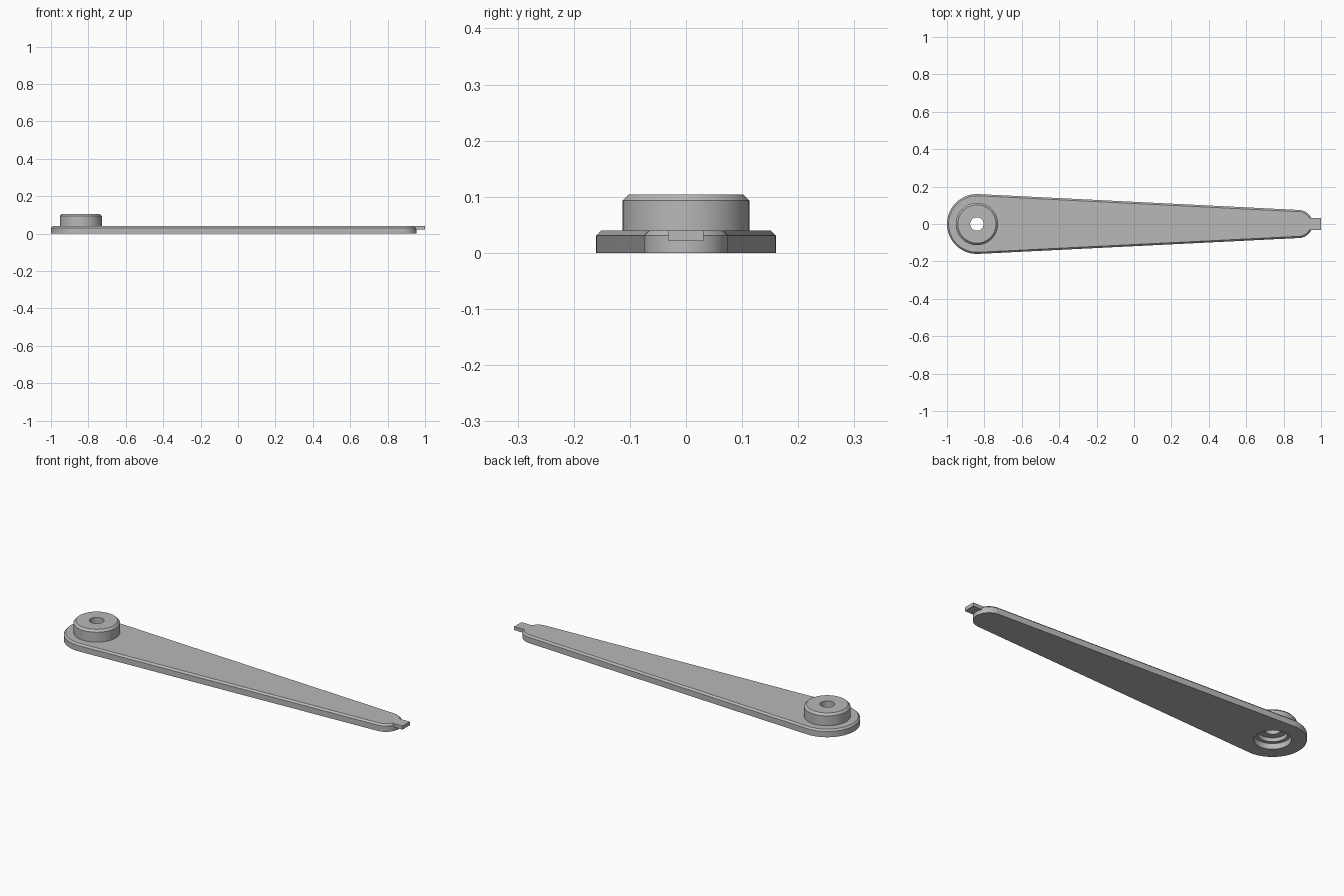
import bpy, bmesh
from math import cos, sin, pi, acos

cube = bpy.data.objects.get("Cube")
if cube:
    bpy.data.objects.remove(cube, do_unlink=True)

grey = bpy.data.materials.new("grey plastic")
grey.use_nodes = True
COLOUR = (0.48, 0.48, 0.48, 1)
grey.diffuse_color = COLOUR
grey.node_tree.nodes["Principled BSDF"].inputs["Base Color"].default_value = COLOUR

PIVOT_X, PIVOT_R = -0.84, 0.16
TIP_X, TIP_R = 0.88, 0.075
THICK, CHAMFER = 0.04, 0.009
BOSS_R, POCKET_R = 0.113, 0.088
SEGMENTS = 64


def arc(cx, r, start, end, n):
    return [(cx + r * cos(start + (end - start) * i / n),
             r * sin(start + (end - start) * i / n)) for i in range(n + 1)]


def circle(r):
    return arc(PIVOT_X, r, 0, 2 * pi, SEGMENTS)[:-1]


def outline(inset):
    # Two round ends joined by their common tangents
    phi = acos((PIVOT_R - TIP_R) / (TIP_X - PIVOT_X))
    return (arc(TIP_X, TIP_R - inset, -phi, phi, 32)
            + arc(PIVOT_X, PIVOT_R - inset, phi, 2 * pi - phi, 48))


def add_ring(bm, points, z):
    return [bm.verts.new((x, y, z)) for x, y in points]


def bridge(bm, lower, upper):
    n = len(lower)
    for i in range(n):
        j = (i + 1) % n
        bm.faces.new((lower[i], lower[j], upper[j], upper[i]))


def fill_with_hole(bm, outer, hole, up):
    edges = []
    for ring in (outer, hole):
        for i, v in enumerate(ring):
            w = ring[(i + 1) % len(ring)]
            edges.append(bm.edges.get((v, w)) or bm.edges.new((v, w)))
    made = bmesh.ops.triangle_fill(bm, edges=edges, use_beauty=True)
    for f in made["geom"]:
        if isinstance(f, bmesh.types.BMFace):
            f.normal_update()
            if f.normal.z * up < 0:
                f.normal_flip()


def finish(bm, name):
    mesh = bpy.data.meshes.new(name)
    bm.to_mesh(mesh)
    bm.free()
    mesh.materials.append(grey)
    obj = bpy.data.objects.new(name, mesh)
    bpy.context.collection.objects.link(obj)
    bpy.ops.object.select_all(action="DESELECT")
    obj.select_set(True)
    bpy.context.view_layer.objects.active = obj
    bpy.ops.object.shade_smooth_by_angle(angle=pi / 6)
    return obj


# Tapered arm plate with a chamfered top edge
bm = bmesh.new()
bottom = add_ring(bm, outline(0), 0)
shoulder = add_ring(bm, outline(0), THICK - CHAMFER)
top = add_ring(bm, outline(CHAMFER), THICK)
bridge(bm, bottom, shoulder)
bridge(bm, shoulder, top)
fill_with_hole(bm, top, add_ring(bm, circle(BOSS_R), THICK), 1)
fill_with_hole(bm, bottom, add_ring(bm, circle(POCKET_R), 0), -1)
finish(bm, "arm_plate")

# Pivot boss: outer wall, through hole and stepped pocket underneath
profile = [(BOSS_R, THICK), (BOSS_R, 0.093), (0.102, 0.104), (0.036, 0.104),
           (0.036, 0.05), (0.07, 0.05), (0.07, 0.03), (POCKET_R, 0.03), (POCKET_R, 0)]
bm = bmesh.new()
rings = [add_ring(bm, circle(r), z) for r, z in profile]
for a, b in zip(rings, rings[1:]):
    bridge(bm, a, b)
finish(bm, "pivot_boss")

# Small flat tab at the narrow end
bm = bmesh.new()
bmesh.ops.create_cube(bm, size=1)
for v in bm.verts:
    v.co.x = 1.0 if v.co.x > 0 else 0.935
    v.co.y *= 0.062
    v.co.z = THICK if v.co.z > 0 else 0.021
finish(bm, "end_tab")
